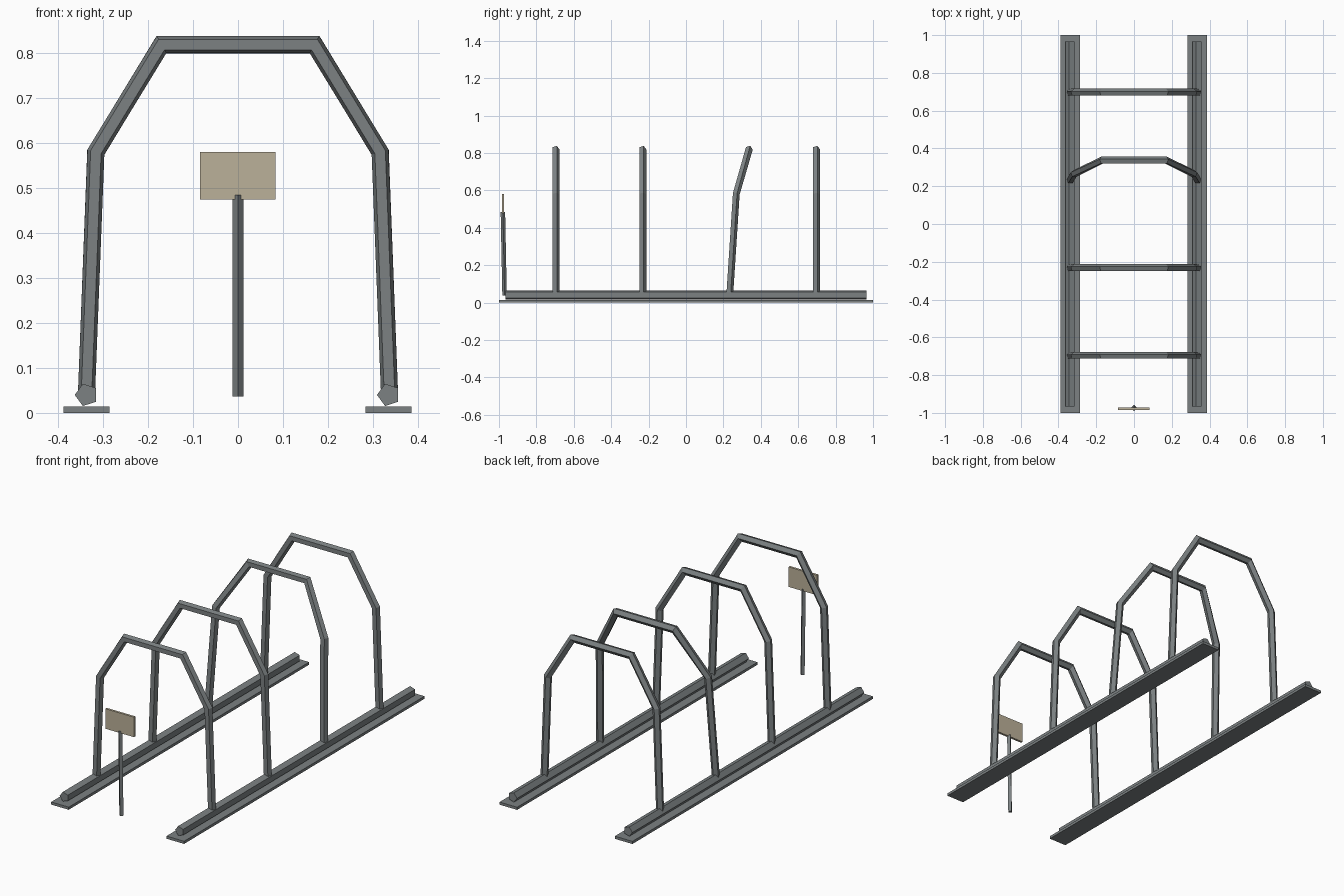
import bpy
import math
from mathutils import Vector

cube = bpy.data.objects.get("Cube")
if cube:
    bpy.data.objects.remove(cube, do_unlink=True)


def make_material(name, color):
    mat = bpy.data.materials.new(name)
    mat.use_nodes = True
    mat.diffuse_color = color
    mat.node_tree.nodes["Principled BSDF"].inputs["Base Color"].default_value = color
    return mat


steel = make_material("grey steel", (0.20, 0.22, 0.225, 1))
cream = make_material("cream board", (0.50, 0.44, 0.32, 1))


def add_mesh(name, verts, faces, mat):
    mesh = bpy.data.meshes.new(name)
    mesh.from_pydata(verts, [], faces)
    mesh.materials.append(mat)
    obj = bpy.data.objects.new(name, mesh)
    bpy.context.collection.objects.link(obj)
    return obj


def box(name, low, high, mat):
    bpy.ops.mesh.primitive_cube_add(size=1)
    obj = bpy.context.object
    obj.name = name
    obj.location = [(a + b) / 2 for a, b in zip(low, high)]
    obj.scale = [b - a for a, b in zip(low, high)]
    obj.data.materials.append(mat)
    return obj


def tube(name, path, radius, sides, axis, mat):
    """Mitred flat-faced tube; the first corner of its section points along axis."""
    path = [Vector(p) for p in path]
    verts, faces = [], []
    for i, point in enumerate(path):
        before = (point - path[i - 1]).normalized() if i else None
        after = (path[i + 1] - point).normalized() if i < len(path) - 1 else None
        along = ((before or after) + (after or before)).normalized()
        stretch = 1 / along.dot(before or after)
        u = Vector(axis)
        u = (u - along * u.dot(along)).normalized()
        v = along.cross(u)
        for k in range(sides):
            a = math.tau * k / sides
            verts.append(point + radius * (u * math.cos(a) + v * math.sin(a) * stretch))
    for i in range(len(path) - 1):
        for k in range(sides):
            a, b = i * sides + k, i * sides + (k + 1) % sides
            faces.append((a, b, b + sides, a + sides))
    faces.append(tuple(reversed(range(sides))))
    faces.append(tuple(range(len(verts) - sides, len(verts))))
    return add_mesh(name, verts, faces, mat)


# Ground plates and the five-sided rails on them
for side, x in (("right", -0.337), ("left", 0.335)):
    box(f"{side}_ground_plate", (x - 0.051, -1, 0), (x + 0.051, 1, 0.014), steel)
    tube(f"{side}_rail", [(x, -0.965, 0.04), (x, 0.965, 0.04)],
         0.026, 5, (-1, 0, 0), steel)

# Hoops: half outline of (x, z), mirrored; the third leans back
half = [(0.337, 0.04), (0.316, 0.58), (0.17, 0.819)]
upright, bent = (0, 0, 0), (0, 0.035, 0.105)
for i, lean in enumerate((upright, upright, bent, upright)):
    y = -0.697 + i * 0.4645
    leg = [(x, y + dy, z) for (x, z), dy in zip(half, lean)]
    path = leg + [(-x, py, z) for x, py, z in reversed(leg)]
    tube(f"hoop_{i + 1}", path, 0.020, 5, (0, 1, 0), steel)

# Sign: slim four-sided post with a thin board
tube("sign_post", [(0, -0.970, 0.037), (0, -0.979, 0.485)], 0.012, 4, (1, 0, 0), steel)
box("sign_board", (-0.084, -0.984, 0.475), (0.083, -0.972, 0.58), cream)
